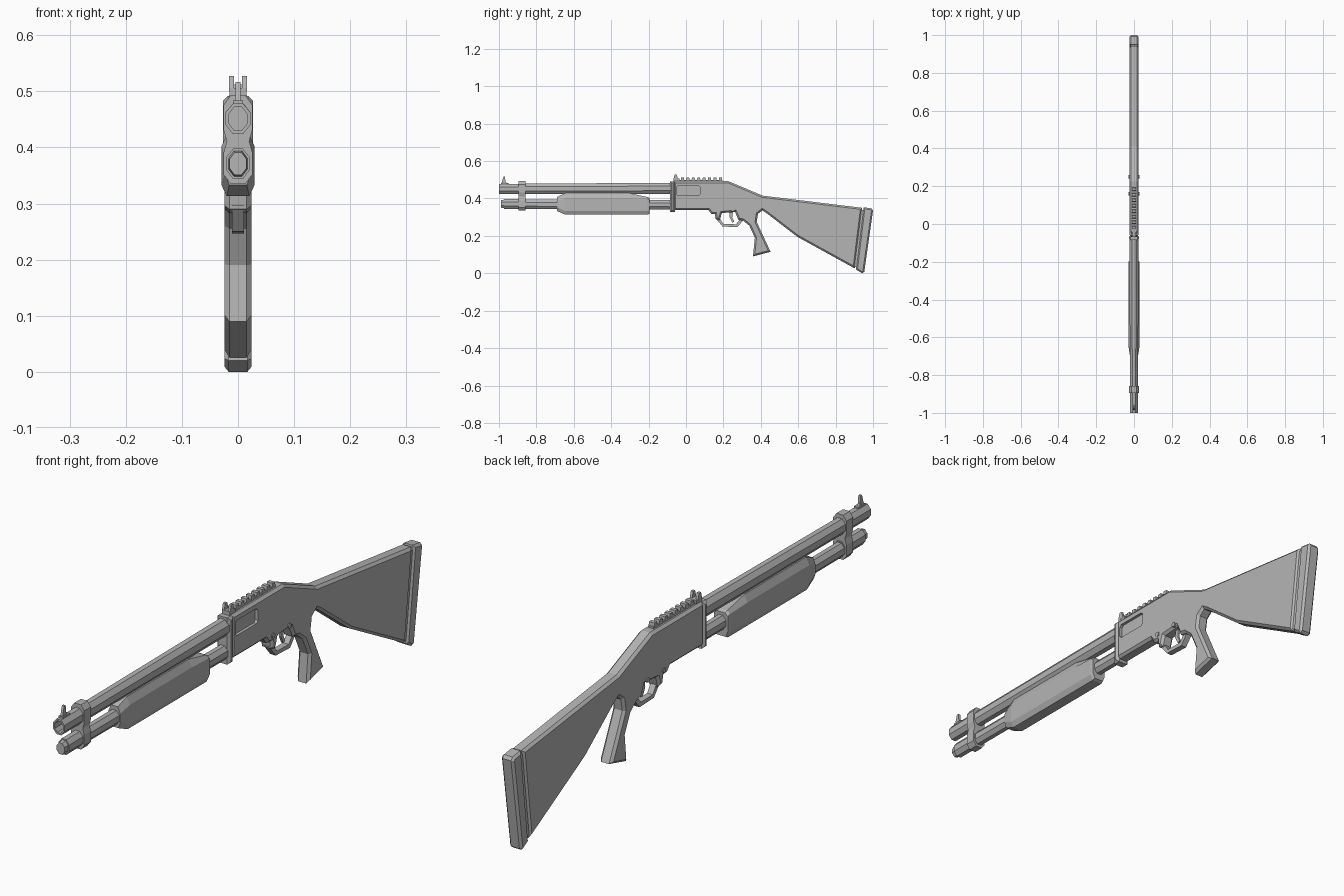
import bpy, bmesh, math

if "Cube" in bpy.data.objects:
    bpy.data.objects.remove(bpy.data.objects["Cube"])

grey = bpy.data.materials.new("gunmetal_grey")
grey.diffuse_color = (0.46, 0.46, 0.46, 1)
grey.use_nodes = True
grey.node_tree.nodes["Principled BSDF"].inputs["Base Color"].default_value = grey.diffuse_color


def finish(name, bm):
    bmesh.ops.recalc_face_normals(bm, faces=bm.faces)
    me = bpy.data.meshes.new(name)
    bm.to_mesh(me)
    bm.free()
    me.materials.append(grey)
    ob = bpy.data.objects.new(name, me)
    bpy.context.collection.objects.link(ob)
    return ob


def prism(name, profile, half, chamfer=0.0, x=0.0):
    """Side profile of (y, z) points, extruded across x, with chamfered rims."""
    bm = bmesh.new()
    caps = [bm.faces.new([bm.verts.new((x + s * half, y, z)) for y, z in profile])
            for s in (-1, 1)]
    a, b = (list(f.verts) for f in caps)
    n = len(profile)
    for i in range(n):
        j = (i + 1) % n
        bm.faces.new((a[i], a[j], b[j], b[i]))
    bmesh.ops.recalc_face_normals(bm, faces=bm.faces)
    if chamfer:
        rims = [e for f in caps for e in f.edges]
        bmesh.ops.bevel(bm, geom=rims, offset=chamfer, segments=1,
                        affect='EDGES', clamp_overlap=True)
    return finish(name, bm)


def box(name, y0, y1, z0, z1, half, chamfer=0.0, x=0.0):
    return prism(name, [(y0, z0), (y1, z0), (y1, z1), (y0, z1)], half, chamfer, x)


def loft(name, sections):
    """Skin through (y, [(x, z), ...]) cross-sections and cap both ends."""
    bm = bmesh.new()
    rings = [[bm.verts.new((x, y, z)) for x, z in pts] for y, pts in sections]
    n = len(rings[0])
    for r, s in zip(rings, rings[1:]):
        for i in range(n):
            j = (i + 1) % n
            bm.faces.new((r[i], r[j], s[j], s[i]))
    bm.faces.new(rings[0])
    bm.faces.new(rings[-1])
    return finish(name, bm)


def octagon(rx, rz, zc):
    k = 1 / math.cos(math.pi / 8)
    angles = [math.pi / 8 + i * math.pi / 4 for i in range(8)]
    return [(rx * k * math.cos(a), zc + rz * k * math.sin(a)) for a in angles]


def mirrored(right):
    """Closes a right-hand outline, listed bottom to top, across x = 0."""
    return right + [(-x, z) for x, z in reversed(right)]


# Barrel with an open bore
loft("barrel", [(-0.94, octagon(.016, .021, .451)), (-1.0, octagon(.016, .021, .451)),
                (-1.0, octagon(.022, .027, .451)), (-0.07, octagon(.023, .030, .454))])

# Magazine tube with a stepped cap
loft("magazine_tube", [(-.99, octagon(.015, .020, .371)), (-.972, octagon(.017, .023, .371)),
                       (-.972, octagon(.021, .027, .371)), (-.855, octagon(.021, .027, .371)),
                       (-.855, octagon(.020, .025, .369)), (-.07, octagon(.020, .025, .366))])

# Clamp holding barrel and tube together
clamp = mirrored([(.013, .335), (.026, .352), (.026, .39), (.020, .411),
                  (.026, .432), (.026, .475), (.013, .493)])
loft("barrel_clamp", [(-.895, clamp), (-.858, clamp)])

# Front sight blade on a small foot
prism("front_sight", [(-.988, .474), (-.95, .474), (-.965, .49), (-.968, .517), (-.976, .517)],
      .0045)
box("front_sight_foot", -.988, -.95, .472, .484, .009)


# Sliding forend
def forend_section(w, z0, z1, shoulder):
    return mirrored([(w * .68, z0), (w, z0 + .02), (w, shoulder), (w * .6, z1)])


loft("forend", [(-.69, forend_section(.023, .333, .408, .385)),
                (-.645, forend_section(.0295, .313, .428, .402)),
                (-.30, forend_section(.0295, .313, .428, .402)),
                (-.205, forend_section(.0295, .313, .407, .398)),
                (-.195, forend_section(.027, .318, .402, .392))])

# Receiver, pistol grip and stock share one outline
body = prism("receiver_grip_and_stock", [
    (-.065, .338), (.12, .338), (.135, .318), (.155, .316), (.158, .29), (.18, .283),
    (.192, .322), (.262, .328), (.28, .286), (.305, .282), (.338, .255), (.368, .19),
    (.358, .09), (.452, .115), (.378, .275), (.385, .318), (.408, .336), (.43, .322),
    (.595, .195), (.902, .026), (.942, .350), (.41, .415), (.225, .493), (-.065, .493)],
    .0245, .009)

# Ejection port recess on the right side
port = prism("port_cutter", [(-.042, .415), (.068, .415), (.076, .423), (.076, .460),
                             (.068, .468), (-.042, .468), (-.05, .460), (-.05, .423)],
             .012, x=.026)
port.hide_render = True
port.hide_viewport = True
cut = body.modifiers.new("ejection_port", 'BOOLEAN')
cut.operation = 'DIFFERENCE'
cut.solver = 'EXACT'
cut.object = port

# Collar at the front of the receiver
box("receiver_collar", -.086, -.06, .327, .492, .027, .009)

# Butt pad behind a thin recessed gap
prism("butt_pad_gap", [(.89, .04), (.915, .03), (.952, .338), (.93, .338)], .018)
prism("butt_pad", [(.909, .020), (.942, .0), (.953, .008), (1.0, .336), (.992, .347),
                   (.949, .353)], .0245, .008)

# Trigger guard and trigger
prism("trigger_guard", [(.156, .297), (.195, .250), (.275, .247), (.308, .286),
                        (.288, .288), (.267, .262), (.201, .263), (.178, .297)], .011)
prism("trigger", [(.234, .335), (.252, .335), (.247, .30), (.258, .275), (.247, .272),
                  (.233, .30)], .004)

# Pins through the receiver
for i, y in enumerate((.16, .25)):
    pts = [(y + .009 * math.cos(a * math.pi / 4), .338 + .009 * math.sin(a * math.pi / 4))
           for a in range(8)]
    prism(f"receiver_pin_{i + 1}", pts, .028)

# Toothed top rail
box("rail_base", -.065, .195, .488, .500, .010)
for i in range(8):
    y = -.028 + i * .029
    prism(f"rail_tooth_{i + 1}", [(y, .498), (y + .018, .498), (y + .016, .512), (y + .002, .512)],
          .011)

# Rear sight: two prongs on a foot
box("rear_sight_foot", -.068, -.036, .488, .506, .015)
for side, s in (("left", -1), ("right", 1)):
    prism(f"rear_sight_{side}", [(-.068, .50), (-.042, .50), (-.05, .527), (-.061, .527)],
          .0045, x=s * .0115)
